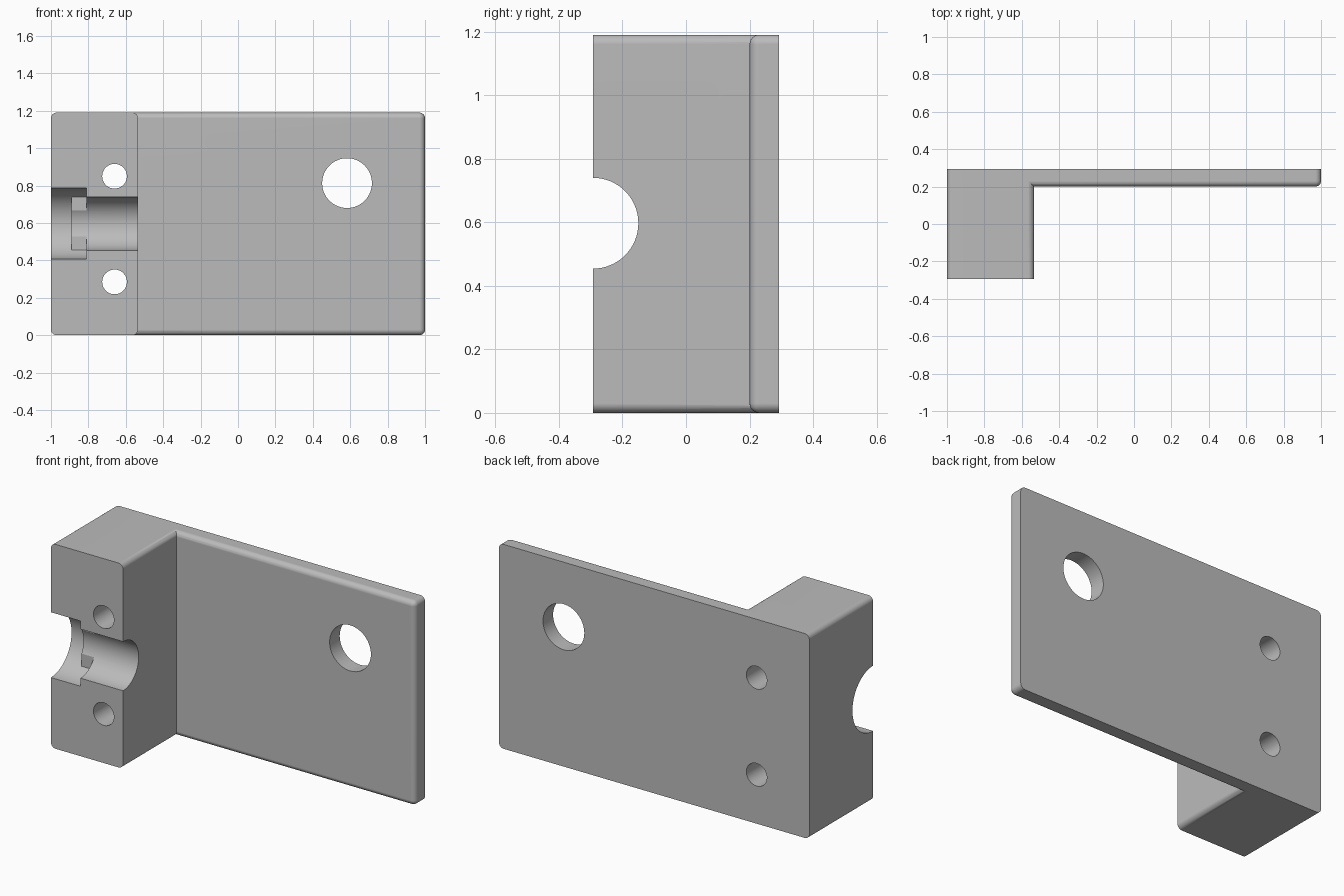
import bpy, bmesh, math
from mathutils import Matrix, Vector

cube = bpy.data.objects.get("Cube")
if cube:
    bpy.data.objects.remove(cube, do_unlink=True)

HEIGHT, FRONT, BACK = 1.19, -0.293, 0.293
BORE_Z = 0.597
ROUND = 0.03

grey = bpy.data.materials.new("plain_grey")
grey.use_nodes = True
grey.diffuse_color = (0.5, 0.5, 0.5, 1)
grey.node_tree.nodes["Principled BSDF"].inputs["Base Color"].default_value = (0.5, 0.5, 0.5, 1)


def add_object(name, bm):
    mesh = bpy.data.meshes.new(name)
    bm.normal_update()
    bm.to_mesh(mesh)
    bm.free()
    mesh.materials.append(grey)
    obj = bpy.data.objects.new(name, mesh)
    bpy.context.collection.objects.link(obj)
    return obj


def box_bm(low, high):
    bm = bmesh.new()
    low, high = Vector(low), Vector(high)
    bmesh.ops.create_cube(bm, size=1, matrix=Matrix.Translation((low + high) / 2)
                          @ Matrix.Diagonal((high - low).to_4d()))
    return bm


def round_edges(bm, test):
    edges = [e for e in bm.edges if test(*(v.co for v in e.verts))]
    bmesh.ops.bevel(bm, geom=edges, offset=ROUND, segments=6, profile=0.5,
                    affect='EDGES', clamp_overlap=True)


def along_y(a, b):
    return abs(a.y - b.y) > 0.05


def cylinder(name, radius, center, length, axis):
    bm = bmesh.new()
    turn = Matrix.Rotation(math.pi / 2, 4, axis)
    bmesh.ops.create_cone(bm, cap_ends=True, segments=64, radius1=radius, radius2=radius,
                          depth=length, matrix=Matrix.Translation(center) @ turn)
    return add_object(name, bm)


def combine(target, other, operation):
    mod = target.modifiers.new(other.name, 'BOOLEAN')
    mod.operation, mod.solver, mod.object = operation, 'EXACT', other
    bpy.context.view_layer.objects.active = target
    bpy.ops.object.modifier_apply(modifier=mod.name)
    bpy.data.objects.remove(other, do_unlink=True)


# Clamp block, rounded on its front-to-back edges
bm = box_bm((-1, FRONT, 0), (-0.535, BACK, HEIGHT))
round_edges(bm, along_y)
bracket = add_object("clamp_bracket", bm)

# Mounting plate, rounded at the free end and around its front rim
bm = box_bm((-0.8, 0.2, 0), (1, BACK, HEIGHT))
round_edges(bm, lambda a, b: (along_y(a, b) and a.x > 0)
            or (a.y < 0.25 and b.y < 0.25 and max(a.x, b.x) > 0))
combine(bracket, add_object("mounting_plate", bm), 'UNION')

# Wide half-round seat, open at the outer end
combine(bracket, cylinder("seat_cutter", 0.19, (-1.005, FRONT, BORE_Z), 0.39, 'Y'), 'DIFFERENCE')

# Flat step at the inner end of the seat
step = add_object("seat_step", box_bm((-0.89, FRONT + 0.125, BORE_Z - 0.16),
                                      (-0.78, FRONT + 0.22, BORE_Z + 0.16)))
combine(bracket, step, 'UNION')

# Narrow half-round channel through the block
combine(bracket, cylinder("channel_cutter", 0.143, (-0.75, FRONT, BORE_Z), 0.9, 'Y'), 'DIFFERENCE')

# Two screw holes and the large plate hole
for name, x, z, radius in (("upper_screw_hole", -0.66, 0.85, 0.066),
                           ("lower_screw_hole", -0.66, 0.285, 0.066),
                           ("plate_hole", 0.583, 0.813, 0.133)):
    combine(bracket, cylinder(name, radius, (x, 0, z), 1, 'X'), 'DIFFERENCE')

# Smooth curved faces, crisp edges
bpy.ops.object.select_all(action='DESELECT')
bracket.select_set(True)
bpy.context.view_layer.objects.active = bracket
bpy.ops.object.shade_smooth_by_angle(angle=math.radians(30))
normals = bracket.modifiers.new("flat_face_normals", 'WEIGHTED_NORMAL')
normals.keep_sharp = True
